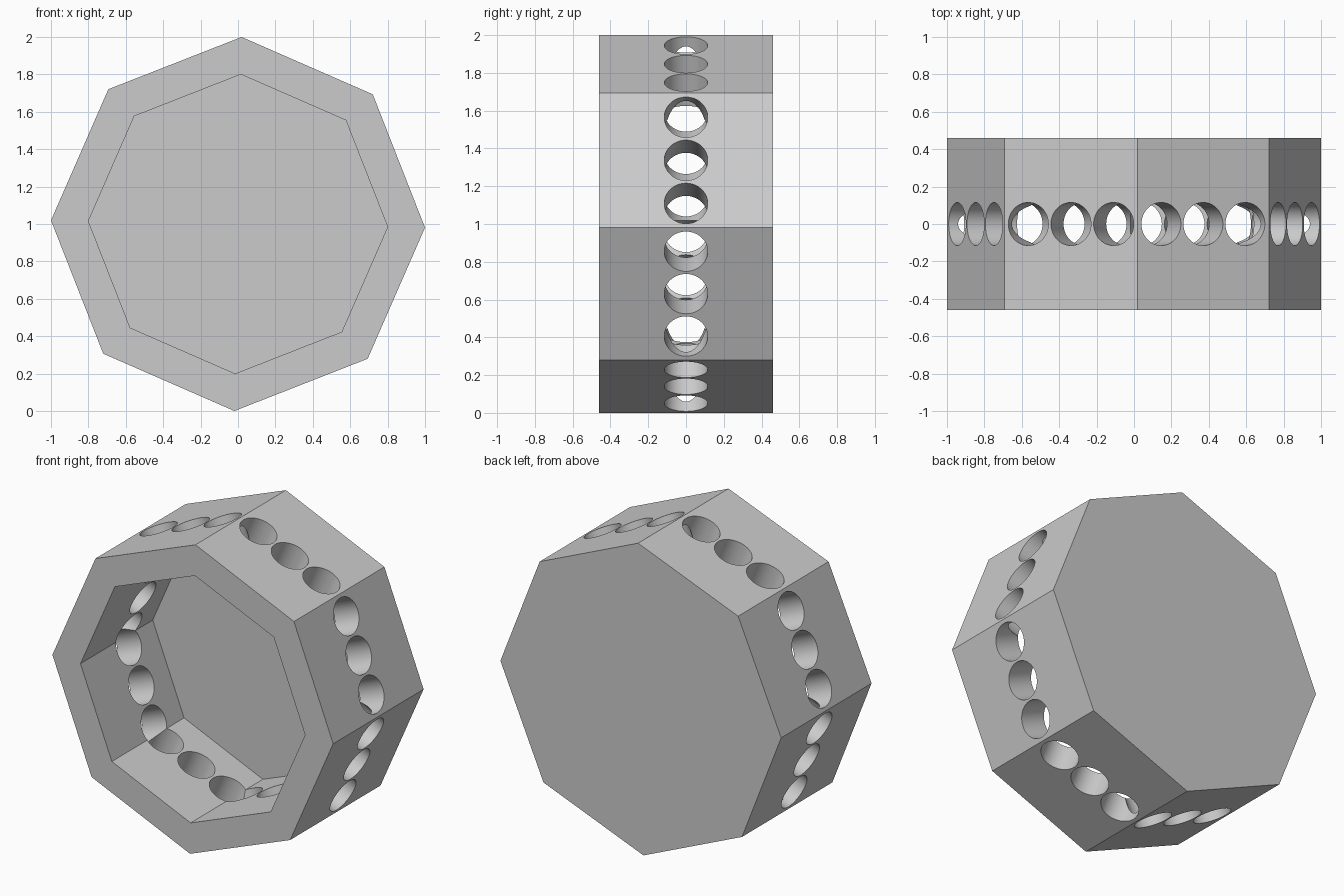
import bpy, bmesh
from math import pi, cos, radians
from mathutils import Matrix, Vector

cube = bpy.data.objects.get("Cube")
if cube:
    bpy.data.objects.remove(cube, do_unlink=True)

SIDES = 8
RADIUS, INNER = 1.0, 0.8
HALF_DEPTH, FLOOR_Y = 0.46, 0.275
HOLE_RADIUS, HOLE_GAP = 0.115, 0.245
TILT = radians(1.1)
CENTRE = Vector((0, 0, 1))

grey = bpy.data.materials.new("light grey")
grey.use_nodes = True
grey.diffuse_color = (0.6, 0.6, 0.6, 1)
grey.node_tree.nodes["Principled BSDF"].inputs["Base Color"].default_value = (0.6, 0.6, 0.6, 1)


def cylinder(name, segments, radius, length, matrix):
    bm = bmesh.new()
    bmesh.ops.create_cone(bm, cap_ends=True, segments=segments, radius1=radius,
                          radius2=radius, depth=length, matrix=matrix)
    mesh = bpy.data.meshes.new(name)
    bm.to_mesh(mesh)
    bm.free()
    mesh.materials.append(grey)
    obj = bpy.data.objects.new(name, mesh)
    bpy.context.collection.objects.link(obj)
    return obj


def octagon(name, radius, y0, y1):
    # Corner points up, turned slightly clockwise as seen from the front
    turn = (Matrix.Translation(CENTRE + Vector((0, (y0 + y1) / 2, 0)))
            @ Matrix.Rotation(TILT, 4, 'Y') @ Matrix.Rotation(pi / 2, 4, 'X'))
    return cylinder(name, SIDES, radius, y1 - y0, turn)


def cut(target, cutter):
    cutter.hide_render = True
    bpy.context.view_layer.objects.active = target
    mod = target.modifiers.new("cut", 'BOOLEAN')
    mod.operation, mod.solver, mod.object = 'DIFFERENCE', 'EXACT', cutter
    bpy.ops.object.modifier_apply(modifier=mod.name)
    bpy.data.objects.remove(cutter, do_unlink=True)


# Octagonal cup, open at the front with a solid back
body = octagon("octagonal_cup", RADIUS, -HALF_DEPTH, HALF_DEPTH)
cut(body, octagon("cavity", INNER, -HALF_DEPTH - 0.2, FLOOR_Y))

# Three round holes through every wall; each drill passes through two opposite walls
for i in range(SIDES // 2):
    face_turn = Matrix.Rotation(TILT + (i + 0.5) * 2 * pi / SIDES, 4, 'Y')
    for k in (-1, 0, 1):
        place = (Matrix.Translation(CENTRE) @ face_turn
                 @ Matrix.Translation((k * HOLE_GAP, 0, 0)))
        cut(body, cylinder("drill", 64, HOLE_RADIUS, 2.4, place))

# Smooth hole walls, sharp edges elsewhere
bpy.ops.object.select_all(action='DESELECT')
body.select_set(True)
bpy.context.view_layer.objects.active = body
bpy.ops.object.shade_smooth_by_angle(angle=radians(30))
